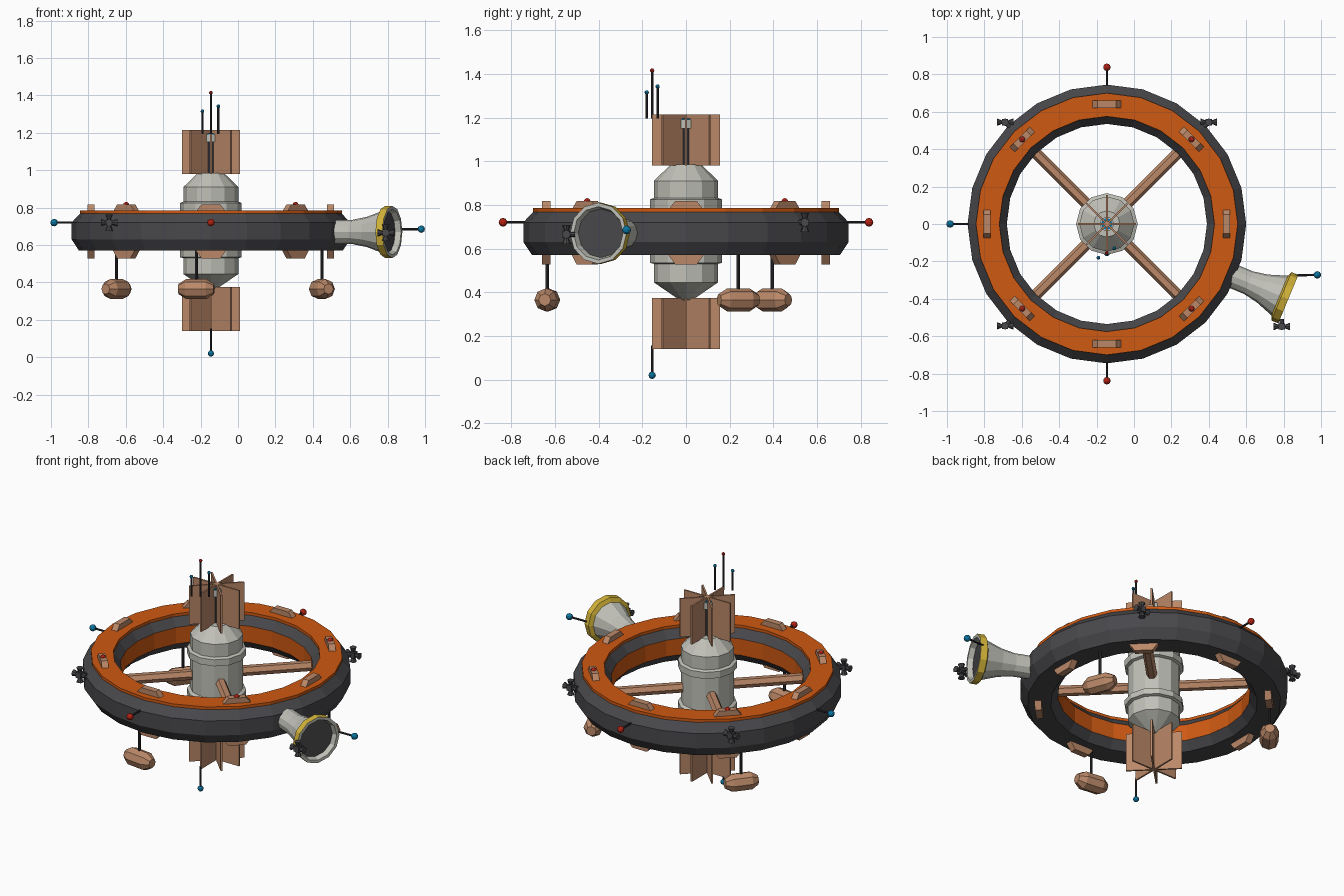
import bpy
import bmesh
from math import cos, sin, pi, radians
from mathutils import Vector, Matrix

if "Cube" in bpy.data.objects:
    bpy.data.objects.remove(bpy.data.objects["Cube"], do_unlink=True)

CX = -0.145          # ring axis
MID = 0.67           # ring mid height
RING = 0.64          # ring centre-line radius


def material(name, *rgb):
    m = bpy.data.materials.new(name)
    m.use_nodes = True
    m.diffuse_color = (*rgb, 1)
    m.node_tree.nodes["Principled BSDF"].inputs["Base Color"].default_value = (*rgb, 1)
    return m


DARK = material("dark grey", .065, .065, .072)
ORANGE = material("orange", .62, .10, .006)
TAN = material("copper tan", .50, .25, .14)
HULL = material("pale grey", .53, .53, .48)
YELLOW = material("yellow", .65, .45, .04)
RED = material("red", .50, .018, .008)
BLUE = material("blue", .004, .20, .40)
ROD = material("near black", .03, .03, .035)


def finish(bm, name, mats, matrix=Matrix()):
    bmesh.ops.recalc_face_normals(bm, faces=bm.faces)
    me = bpy.data.meshes.new(name)
    bm.to_mesh(me)
    bm.free()
    for m in mats:
        me.materials.append(m)
    ob = bpy.data.objects.new(name, me)
    ob.matrix_world = matrix
    bpy.context.collection.objects.link(ob)
    return ob


def lathe(name, profile, n, mats, matrix, bands=None, closed=False):
    """Spin (radius, height) points; bands gives a material index per strip."""
    bm = bmesh.new()
    rows = []
    for r, h in profile:
        if r == 0:
            rows.append([bm.verts.new((0, 0, h))] * n)
        else:
            rows.append([bm.verts.new((r * cos(2 * pi * i / n), r * sin(2 * pi * i / n), h))
                         for i in range(n)])
    pairs = list(zip(rows, rows[1:]))
    if closed:
        pairs.append((rows[-1], rows[0]))
    for k, (a, b) in enumerate(pairs):
        for i in range(n):
            j = (i + 1) % n
            corners = list(dict.fromkeys((a[i], a[j], b[j], b[i])))
            bm.faces.new(corners).material_index = bands[k] if bands else 0
    return finish(bm, name, mats, matrix)


def along(p, d):
    return Matrix.Translation(p) @ Vector(d).to_track_quat('Z', 'Y').to_matrix().to_4x4()


def rod(name, p, q, r, mat, n=8, r2=None):
    p, q = Vector(p), Vector(q)
    length = (q - p).length
    profile = [(0, 0), (r, 0), (r if r2 is None else r2, length), (0, length)]
    return lathe(name, profile, n, [mat], along(p, q - p))


def ball(name, p, r, mat):
    bm = bmesh.new()
    bmesh.ops.create_icosphere(bm, subdivisions=2, radius=r)
    return finish(bm, name, [mat], Matrix.Translation(p))


def block(name, size, mat, matrix, taper=1):
    bm = bmesh.new()
    bmesh.ops.create_cube(bm, size=1)
    for v in bm.verts:
        if v.co.z > 0:
            v.co.x *= taper
        v.co = Vector(v.co[i] * size[i] for i in range(3))
    return finish(bm, name, [mat], matrix)


def polar(deg, r, z):
    return Vector((CX + r * cos(radians(deg)), r * sin(radians(deg)), z))


def antenna(name, base, tip, mat, r=.02):
    rod(name + "_mast", base, tip, .006, ROD)
    ball(name + "_tip", tip, r, mat)


AXIS = Matrix.Translation((CX, 0, 0))

# Habitat ring: dark bevelled tube with orange inner wall and top plate
tube = [(.705, .57), (.745, .63), (.745, .72), (.70, .768),
        (.575, .768), (.535, .72), (.535, .62), (.575, .57)]
lathe("habitat_ring", tube, 24, [DARK, ORANGE], AXIS, [0, 0, 0, 0, 0, 1, 0, 0], True)
lathe("ring_top_plate", [(.70, .765), (.70, .785), (.575, .785), (.575, .765)],
      24, [ORANGE], AXIS, closed=True)

# Central hub with two flanges and tapered ends
lathe("hub", [(0, .365), (.03, .365), (.147, .445), (.147, .53), (.165, .535),
              (.165, .57), (.147, .58), (.147, .78), (.165, .785), (.165, .825),
              (.147, .832), (.147, .91), (.07, .985), (0, .985)], 12, [HULL], AXIS)

# Spokes
for a in (45, 135, 225, 315):
    rod("spoke", polar(a, .1, MID), polar(a, .56, MID), .03, TAN, 6)

# Star-shaped radiator fins above and below
for label, z in (("upper", 1.097), ("lower", .257)):
    for k in range(4):
        turn = Matrix.Rotation(k * pi / 4, 4, 'Z')
        block(label + "_fin", (.31, .01, .235), TAN, Matrix.Translation((CX, 0, z)) @ turn)

# Docking core between the upper fins
rod("core_shaft", (CX, 0, .97), (CX, 0, 1.15), .027, ROD)
rod("core_cap", (CX, 0, 1.15), (CX, 0, 1.19), .04, HULL)
rod("core_light", (CX, 0, 1.19), (CX, 0, 1.196), .032, BLUE)

# Tapered equipment blocks on both faces of the ring, beacons on the diagonals
for k in range(8):
    a = 45 * k
    turn = Matrix.Rotation(radians(a + 90), 4, 'Z')
    flip = Matrix.Rotation(pi, 4, 'X')
    block("top_block", (.165, .038, .04), TAN,
          Matrix.Translation(polar(a, RING, .797)) @ turn, .6)
    block("bottom_block", (.165, .038, .045), TAN,
          Matrix.Translation(polar(a, RING, .55)) @ turn @ flip, .6)
    if k % 2:
        ball("beacon", polar(a, RING, .815), .016, RED)

# Ring and mast antennas
for a, mat in ((90, RED), (270, RED), (180, BLUE)):
    antenna("ring_antenna", polar(a, .735, .72), polar(a, .838, .72), mat)
for dx, y, top, mat in ((-.045, -.18, 1.315, BLUE), (0, -.155, 1.415, RED),
                        (.04, -.13, 1.342, BLUE)):
    antenna("mast", (CX + dx, y, 1.195), (CX + dx, y, top), mat, .01)
antenna("lower_antenna", (CX, -.155, .155), (CX, -.155, .02), BLUE, .017)

# Hanging pods
for a in (142, 263, 22):
    p = polar(a, RING, .365)
    rod("pod_hanger", p, polar(a, RING, .58), .008, ROD)
    t = Vector((-sin(radians(a)), cos(radians(a)), 0))
    lathe("pod", [(0, -.095), (.028, -.095), (.053, -.055), (.053, .055),
                  (.028, .095), (0, .095)], 8, [TAN], along(p, t))

# Flared horn with yellow lip and recessed dark dish
d = polar(-22.5, 1, 0) - polar(0, 0, 0)
lathe("horn", [(0, .69), (.065, .69), (.065, .82), (.08, .90), (.115, 1.0), (.14, 1.01),
               (.14, 1.05), (.122, 1.05), (.112, 1.02), (0, 1.02)], 12,
      [HULL, YELLOW, DARK], along((CX, 0, MID), d), [0, 0, 0, 0, 1, 1, 0, 0, 2])
antenna("horn_antenna", (.86, -.275, .685), (.98, -.272, .685), BLUE)


# Manoeuvring thrusters: four small flared nozzles on a block
def thruster(p, inward):
    p = Vector(p)
    block("thruster_core", (.034, .034, .034), DARK, Matrix.Translation(p))
    rod("thruster_arm", p, p + Vector(inward), .012, DARK)
    for n in ((1, 0, 0), (-1, 0, 0), (0, 0, 1), (0, 0, -1)):
        n = Vector(n)
        rod("thruster_nozzle", p + n * .012, p + n * .044, .008, DARK, 8, .02)


for a in (45, 135, 225):
    p = polar(a, .77, .72)
    thruster(p, polar(a, .72, .72) - p)
thruster((.79, -.548, .665), (0, .04, 0))
